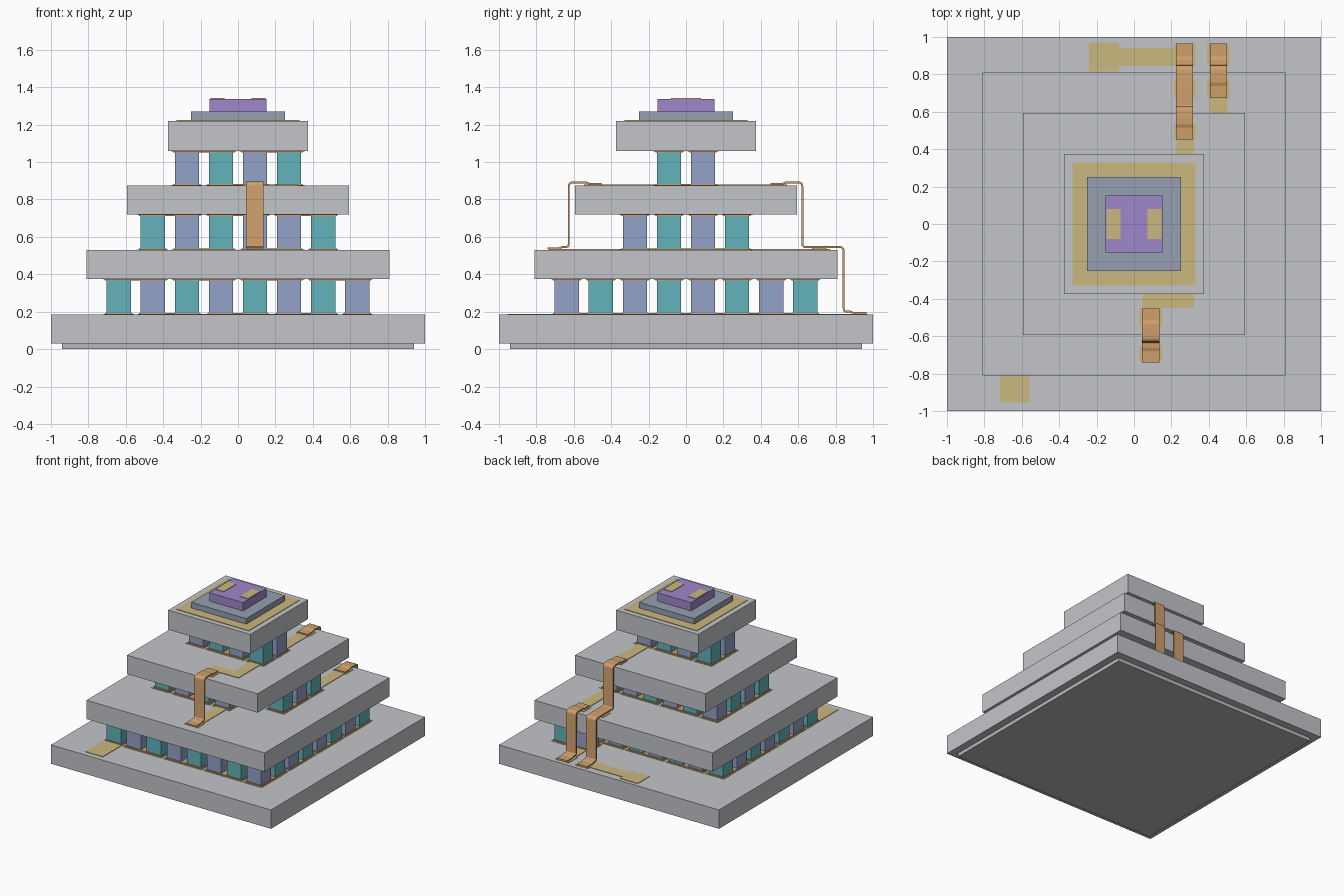
import bpy
from mathutils import Vector

cube = bpy.data.objects.get("Cube")
if cube:
    bpy.data.objects.remove(cube, do_unlink=True)


def material(name, r, g, b):
    lin = [((c / 255 + 0.055) / 1.055) ** 2.4 for c in (r, g, b)] + [1]
    m = bpy.data.materials.new(name)
    m.use_nodes = True
    m.diffuse_color = lin
    m.node_tree.nodes["Principled BSDF"].inputs["Base Color"].default_value = lin
    return m


ceramic = material("ceramic grey", 196, 197, 201)
backing = material("backing silver", 184, 185, 186)
gold = material("pale gold", 202, 184, 126)
copper = material("copper", 207, 159, 108)
teal = material("teal", 98, 180, 187)
blue = material("periwinkle blue", 148, 162, 200)
slate = material("slate blue", 150, 160, 176)
purple = material("purple", 158, 135, 203)


def mesh_object(name, verts, faces, mat):
    me = bpy.data.meshes.new(name)
    me.from_pydata(verts, [], faces)
    me.materials.append(mat)
    ob = bpy.data.objects.new(name, me)
    bpy.context.scene.collection.objects.link(ob)
    return ob


def boxes(name, mat, spans):
    """One mesh of boxes, each given as (x0, x1, y0, y1, z0, z1)."""
    verts, faces = [], []
    for x0, x1, y0, y1, z0, z1 in spans:
        n = len(verts)
        verts += [(x, y, z) for z in (z0, z1)
                  for x, y in ((x0, y0), (x1, y0), (x1, y1), (x0, y1))]
        faces += [(n + 3, n + 2, n + 1, n), (n + 4, n + 5, n + 6, n + 7)]
        for k in range(4):
            j = (k + 1) % 4
            faces.append((n + k, n + j, n + j + 4, n + k + 4))
    return mesh_object(name, verts, faces, mat)


def slab(name, mat, half, z0, z1):
    return boxes(name, mat, [(-half, half, -half, half, z0, z1)])


# Stacked plates and the chip on top
Z1, Z2, Z3, Z4 = 0.185, 0.53, 0.875, 1.22      # plate tops
slab("bottom_backing", backing, 0.94, 0, 0.03)
slab("base_plate", ceramic, 1.0, 0.03, Z1)
slab("second_plate", ceramic, 0.81, 0.375, Z2)
slab("third_plate", ceramic, 0.593, 0.72, Z3)
slab("top_plate", ceramic, 0.373, 1.06, Z4)
slab("top_metal_layer", gold, 0.33, Z4, Z4 + 0.004)
slab("chip_mount", slate, 0.25, Z4, 1.27)
slab("chip", purple, 0.153, 1.27, 1.338)
boxes("chip_contacts", gold, [(s * 0.11 - 0.037, s * 0.11 + 0.037, -0.08, 0.08,
                               1.338, 1.342) for s in (-1, 1)])

# Pellet stages: columns, rows, and the order the current passes through them
PITCH, HALF, PAD, FILM, TAB = 0.182, 0.065, 0.078, 0.003, 0.009


def snake(cols, rows, flip):
    cells = []
    for k, j in enumerate(rows):
        order = list(range(cols))
        cells += [(i, j) for i in (order[::-1] if (k + flip) % 2 else order)]
    return cells


def stage(name, cells, cols, rows, odd, z0, z1):
    def centre(cell):
        return ((cell[0] - (cols - 1) / 2) * PITCH, (cell[1] - (rows - 1) / 2) * PITCH)

    for kind, mat, parity in (("teal", teal, odd), ("blue", blue, 1 - odd)):
        spans = []
        for c in cells:
            if sum(c) % 2 == parity:
                x, y = centre(c)
                spans.append((x - HALF, x + HALF, y - HALF, y + HALF, z0 + TAB, z1 - TAB))
        boxes(f"{name}_{kind}_pellets", mat, spans)

    # Tabs join neighbours alternately above and below
    upper = [cells[k:k + 2] for k in range(0, len(cells), 2)]
    lower = [cells[:1]] + [cells[k:k + 2] for k in range(1, len(cells), 2)]

    def tabs(groups, margin, za, zb):
        spans = []
        for g in groups:
            xs, ys = zip(*map(centre, g))
            spans.append((min(xs) - margin, max(xs) + margin,
                          min(ys) - margin, max(ys) + margin, za, zb))
        return spans

    boxes(f"{name}_metal_pads", gold, tabs(lower, PAD + 0.004, z0, z0 + FILM)
          + tabs(upper, PAD + 0.004, z1 - FILM, z1))
    boxes(f"{name}_copper_tabs", copper, tabs(lower, PAD - 0.005, z0 + FILM, z0 + TAB)
          + tabs(upper, PAD - 0.005, z1 - TAB, z1 - FILM))


stage("lower_stage", snake(8, range(7), 0) + [(7, 7), (6, 7)], 8, 8, 0, Z1, 0.375)
stage("middle_stage", snake(6, (3, 2, 1, 0), 1)[:22], 6, 4, 0, Z2, 0.72)
stage("upper_stage", snake(4, (0, 1), 1), 4, 2, 1, Z3, 1.06)


# Flat conductor traces and landing pads on the plates
def traces(name, z, rects):
    boxes(name, gold, [r + (z, z + 0.004) for r in rects])


traces("base_traces", Z1, [
    (-0.717, -0.56, -0.955, -0.64),
    (-0.24, -0.08, 0.815, 0.97),
    (-0.08, 0.32, 0.845, 0.94),
    (0.215, 0.33, 0.85, 0.965),
    (0.39, 0.51, 0.85, 0.965),
    (0.405, 0.50, 0.64, 0.85)])
traces("second_plate_traces", Z2, [
    (0.39, 0.51, 0.675, 0.77),
    (0.405, 0.50, 0.27, 0.675),
    (0.215, 0.33, 0.675, 0.77),
    (0.03, 0.15, -0.735, -0.65),
    (0.045, 0.14, -0.65, -0.27)])
traces("third_plate_traces", Z3, [
    (0.215, 0.33, 0.455, 0.54),
    (0.225, 0.32, 0.09, 0.455),
    (0.03, 0.15, -0.545, -0.45),
    (0.045, 0.32, -0.45, -0.37),
    (0.225, 0.32, -0.37, -0.09)])


# Bent copper ribbons bridging the plates
def ribbon(name, x, path, half=0.046, radius=0.022):
    pts = [Vector(p) for p in path]
    line = [pts[0]]
    for a, b, c in zip(pts, pts[1:], pts[2:]):
        r = min(radius, (a - b).length * 0.45, (c - b).length * 0.45)
        p, q = b + (a - b).normalized() * r, b + (c - b).normalized() * r
        for k in range(6):
            t = k / 5
            line.append(p * (1 - t) ** 2 + b * 2 * t * (1 - t) + q * t * t)
    line.append(pts[-1])
    verts = [(x + s * half, p.x, p.y) for p in line for s in (-1, 1)]
    faces = [(2 * k, 2 * k + 1, 2 * k + 3, 2 * k + 2) for k in range(len(line) - 1)]
    ob = mesh_object(name, verts, faces, copper)
    mod = ob.modifiers.new("thickness", "SOLIDIFY")
    mod.thickness, mod.offset = 0.01, 0
    bpy.ops.object.select_all(action="DESELECT")
    ob.select_set(True)
    bpy.context.view_layer.objects.active = ob
    bpy.ops.object.modifier_apply(modifier="thickness")
    bpy.ops.object.shade_smooth_by_angle()


WELD, RISE = 0.009, 0.016


def drop(side, y_in, y_wall, y_out, z_hi, z_lo):
    """Path from a weld on one plate, over its edge, to a weld on the next."""
    prof = [(y_in, z_hi + WELD), (y_in + 0.065, z_hi + WELD), (y_in + 0.08, z_hi + RISE),
            (y_wall, z_hi + RISE), (y_wall, z_lo + RISE), (y_wall + 0.035, z_lo + RISE),
            (y_wall + 0.05, z_lo + WELD), (y_out, z_lo + WELD)]
    return [(side * y, z) for y, z in prof]


ribbon("front_ribbon", 0.09, drop(-1, 0.452, 0.627, 0.74, Z3, Z2))
ribbon("back_short_ribbon", 0.452, drop(1, 0.675, 0.843, 0.965, Z2, Z1))
ribbon("back_long_ribbon", 0.27, drop(1, 0.452, 0.622, 0.74, Z3, Z2)[:-2]
       + drop(1, 0.675, 0.843, 0.965, Z2, Z1)[3:])
